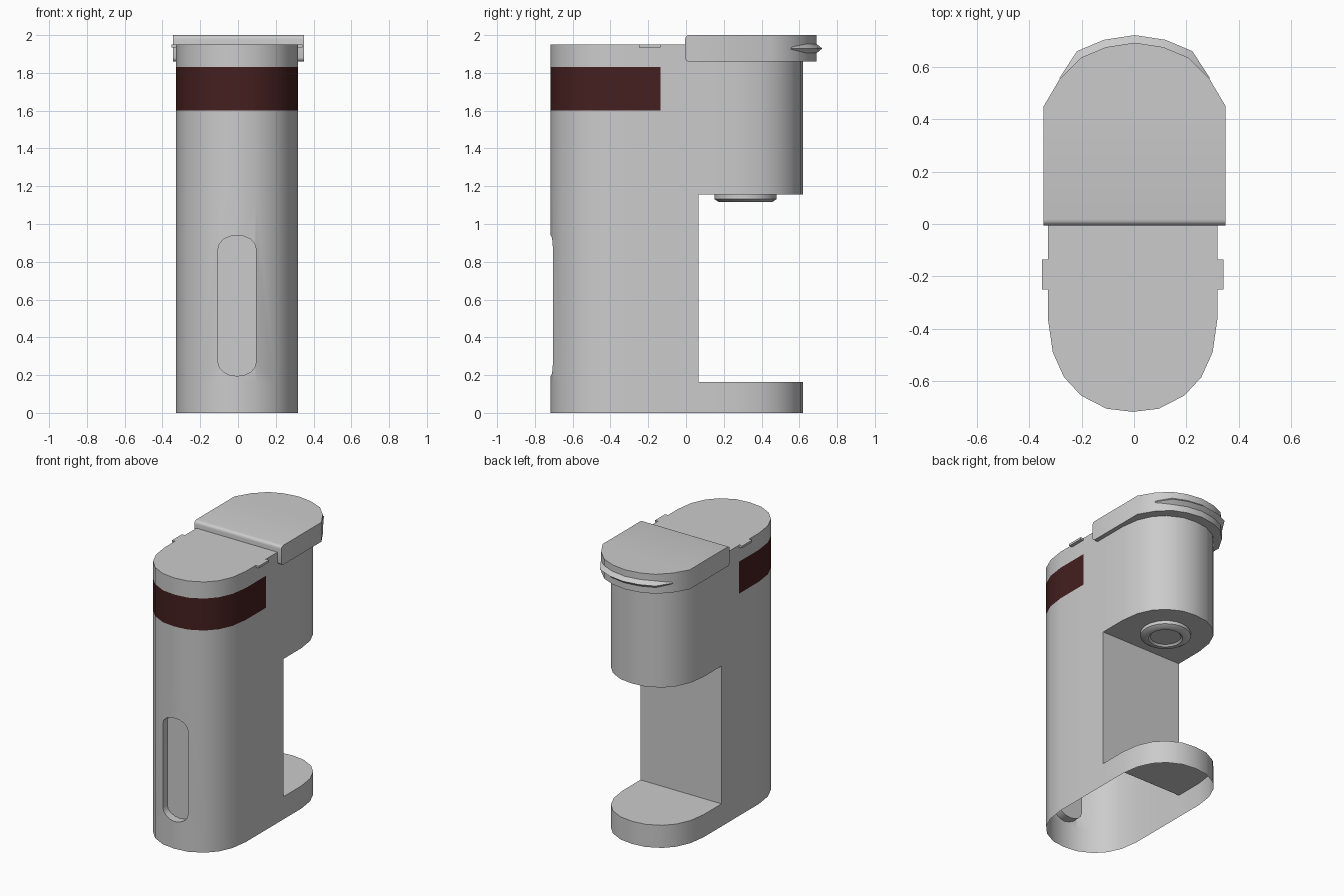
import bpy, bmesh, math

if "Cube" in bpy.data.objects:
    bpy.data.objects.remove(bpy.data.objects["Cube"])

CX = -0.005                      # centre line of the body
CUT_Y, BAND_Y = 0.065, -0.135    # cup recess wall, end of coloured band


def finish(name, bm, smooth=True):
    bmesh.ops.remove_doubles(bm, verts=bm.verts, dist=1e-5)
    bmesh.ops.recalc_face_normals(bm, faces=bm.faces)
    me = bpy.data.meshes.new(name)
    bm.to_mesh(me)
    bm.free()
    ob = bpy.data.objects.new(name, me)
    bpy.context.collection.objects.link(ob)
    if smooth:
        shade(ob)
    return ob


def activate(ob):
    bpy.ops.object.select_all(action='DESELECT')
    ob.select_set(True)
    bpy.context.view_layer.objects.active = ob


def shade(ob):
    activate(ob)
    bpy.ops.object.shade_smooth_by_angle(angle=math.radians(35))


def face(bm, pts):
    return bm.faces.new([bm.verts.new(p) for p in pts])


def prism(bm, pts, vec):
    f = face(bm, pts)
    new = bmesh.ops.extrude_face_region(bm, geom=[f], use_keep_orig=True)['geom']
    bmesh.ops.translate(bm, vec=vec, verts=[v for v in new if isinstance(v, bmesh.types.BMVert)])


# Body outline: rounded front, straight sides split at the band and recess, rounded back
arc = [(0, -.717), (.1, -.705), (.197, -.655), (.262, -.585), (.305, -.49), (.323, -.365)]
right = arc + [(.323, BAND_Y), (.323, CUT_Y)] + [(x, -.097 - y) for x, y in reversed(arc)]
ring = [(CX + x, y) for x, y in right] + [(CX - x, y) for x, y in reversed(right[1:-1])]
levels = [0, .163, 1.155, 1.6, 1.83, 1.95]


def in_band(y, z):
    return 1.6 < z < 1.83 and y < BAND_Y


def wall_quads():
    for a, b in zip(ring, ring[1:] + ring[:1]):
        for z0, z1 in zip(levels, levels[1:]):
            quad = [(*a, z0), (*b, z0), (*b, z1), (*a, z1)]
            yield (a[1] + b[1]) / 2, (z0 + z1) / 2, quad


# Body with cup recess
bm = bmesh.new()
for y, z, quad in wall_quads():
    if not (y > CUT_Y and .163 < z < 1.155):
        face(bm, quad)
back = [p for p in ring if p[1] >= CUT_Y - 1e-6]
for z in (.163, 1.155):
    face(bm, [(*p, z) for p in back])
for z in (0, 1.95):
    face(bm, [(*p, z) for p in ring])
w = .323
face(bm, [(CX - w, CUT_Y, .163), (CX + w, CUT_Y, .163), (CX + w, CUT_Y, 1.155), (CX - w, CUT_Y, 1.155)])
body = finish("body", bm, False)

# Front window slot cut into the body
bm = bmesh.new()
slot = []
for cz, start in ((.87, 0), (.265, math.pi)):
    for i in range(9):
        t = start + math.pi * i / 8
        slot.append((CX + .1 * math.cos(t), -.9, cz + .07 * math.sin(t)))
prism(bm, slot, (0, .245, 0))
cutter = finish("slot_cutter", bm, False)
cutter.hide_render = True
mod = body.modifiers.new("slot", 'BOOLEAN')
mod.operation, mod.solver, mod.object = 'DIFFERENCE', 'EXACT', cutter
activate(body)
bpy.ops.object.modifier_apply(modifier=mod.name)
bpy.data.objects.remove(cutter)

# Open the underside and leave room for the band
bm = bmesh.new()
bm.from_mesh(body.data)
drop = []
for f in bm.faces:
    c = f.calc_center_median()
    if c.z < .001 or (in_band(c.y, c.z) and abs(f.normal.z) < .5):
        drop.append(f)
bmesh.ops.delete(bm, geom=drop, context='FACES')
bm.to_mesh(body.data)
bm.free()
shade(body)

# Coloured band
bm = bmesh.new()
for y, z, quad in wall_quads():
    if in_band(y, z):
        face(bm, quad)
band = finish("colour_band", bm)
mat = bpy.data.materials.new("dark_red")
mat.diffuse_color = (.06, .014, .014, 1)
mat.use_nodes = True
mat.node_tree.nodes["Principled BSDF"].inputs["Base Color"].default_value = mat.diffuse_color
band.data.materials.append(mat)

# Lid with rounded front edge
lid_arc = [(.347, .45), (.285, .555), (.205, .635), (.11, .675), (0, .692)]
half = [(.347, -.005)] + lid_arc
bm = bmesh.new()
LX = .0025
prism(bm, [(LX + x, y, 1.86) for x, y in half] + [(LX - x, y, 1.86) for x, y in reversed(half[:-1])],
      (0, 0, .14))
edges = [e for e in bm.edges if all(v.co.y < 0 for v in e.verts) and abs(e.verts[0].co.z - e.verts[1].co.z) < .01]
bmesh.ops.bevel(bm, geom=edges, offset=.022, segments=4, profile=.5, affect='EDGES')
finish("lid", bm)

# Lifting lip around the back of the lid, tapering to its ends
bm = bmesh.new()
path = lid_arc[1:] + [(-x, y) for x, y in reversed(lid_arc[1:-1])]
rows = []
for i, (x, y) in enumerate(path):
    end = i in (0, len(path) - 1)
    n = math.atan2(y - .3, x)
    d = .003 if end else .029
    h = .012 if end else .028
    rows.append([bm.verts.new((LX + x + r * math.cos(n), y + r * math.sin(n), 1.929 + z))
                 for r, z in ((-.005, h), (d, 0), (-.005, -h))])
for a, b in zip(rows, rows[1:]):
    for j in range(3):
        bm.faces.new((a[j], b[j], b[(j + 1) % 3], a[(j + 1) % 3]))
bm.faces.new(rows[0])
bm.faces.new(rows[-1])
finish("lid_lip", bm)

# Side tabs near the top
for side, name in ((-1, "left_tab"), (1, "right_tab")):
    bm = bmesh.new()
    x0, x1 = CX + side * .3, CX + side * .347
    prism(bm, [(x0, -.25, 1.934), (x1, -.25, 1.934), (x1, BAND_Y, 1.934), (x0, BAND_Y, 1.934)], (0, 0, .0155))
    finish(name, bm)

# Brew nozzle under the head, turned from a profile
bm = bmesh.new()
prof = [(.165, 1.158), (.165, 1.132), (.14, 1.116), (.112, 1.116), (.1, 1.128), (0, 1.128)]
vs = [bm.verts.new((r, 0, z)) for r, z in prof]
es = [bm.edges.new(p) for p in zip(vs, vs[1:])]
bmesh.ops.spin(bm, geom=vs + es, cent=(0, 0, 0), axis=(0, 0, 1), angle=2 * math.pi, steps=24)
bmesh.ops.translate(bm, vec=(CX, .315, 0), verts=bm.verts)
nozzle = finish("nozzle", bm)
